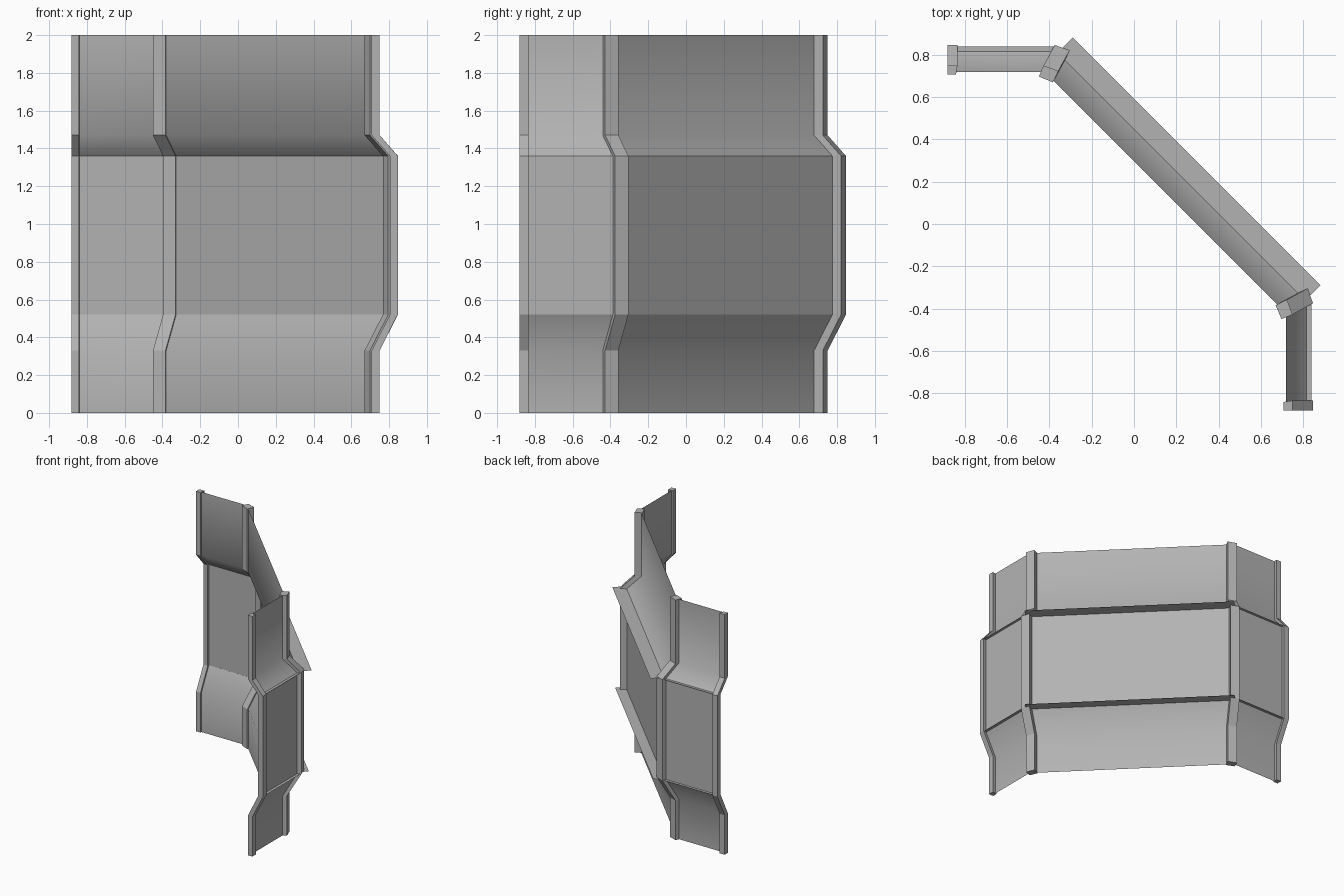
import bpy
from mathutils import Vector

if "Cube" in bpy.data.objects:
    bpy.data.objects.remove(bpy.data.objects["Cube"])

# vertical profile: (height, how far the wall is pushed outward 0..1)
PROFILE = [(0, 0), (0.33, 0), (0.52, 1), (1.36, 1), (1.47, 0), (2, 0)]
SHIFT = Vector((0.053, 0.097))      # outward shift of a corner post
C = Vector((-0.415, 0.713))         # left corner, base position
END = Vector((-0.882, 0.720))       # left free end, base position
WING = Vector((-0.415, 0.720))      # where the wing meets the corner post

grey = bpy.data.materials.new("grey_metal")
grey.diffuse_color = (0.45, 0.45, 0.45, 1)
grey.use_nodes = True
grey.node_tree.nodes["Principled BSDF"].inputs["Base Color"].default_value = grey.diffuse_color


def swap(p):
    """Mirror across the diagonal x = y."""
    return Vector((p.y, p.x))


def make(name, verts, faces, smooth=False):
    me = bpy.data.meshes.new(name)
    me.from_pydata(verts, [], faces)
    me.update()
    me.materials.append(grey)
    ob = bpy.data.objects.new(name, me)
    bpy.context.collection.objects.link(ob)
    if smooth:
        me.polygons.foreach_set("use_smooth", [True] * len(me.polygons))
    return ob


def strip(name, a, sa, b, sb):
    """Bent sheet between two uprights, creased at the ledges."""
    for part, rows in (("lower", PROFILE[:3]), ("middle", PROFILE[2:4]), ("upper", PROFILE[3:])):
        v = []
        for z, k in rows:
            p, q = a + sa * k, b + sb * k
            v += [(p.x, p.y, z), (q.x, q.y, z)]
        f = [(2 * i, 2 * i + 2, 2 * i + 3, 2 * i + 1) for i in range(len(rows) - 1)]
        make(f"{name}_{part}", v, f, True)


def post(name, corners, shift):
    """Box-section rib following the wall profile."""
    v, f = [], []
    for z, k in PROFILE:
        for c in corners:
            p = c + shift * k
            v.append((p.x, p.y, z))
    for r in range(len(PROFILE) - 1):
        for i in range(4):
            j = (i + 1) % 4
            f.append((4 * r + i, 4 * r + j, 4 * r + 4 + j, 4 * r + 4 + i))
    n = len(v)
    f += [(3, 2, 1, 0), (n - 4, n - 3, n - 2, n - 1)]
    return make(name, v, f)


def ledge(name, pts, z):
    make(name, [(p.x, p.y, z) for p in pts], [(0, 1, 2, 3)])


UP = Vector((0, 0.096))
corner_box = [Vector(p) for p in ((-0.45, 0.698), (-0.384, 0.670), (-0.358, 0.724), (-0.428, 0.750))]
end_box = [Vector(p) for p in ((-0.882, 0.708), (-0.842, 0.708), (-0.835, 0.750), (-0.882, 0.750))]

# wings and their posts, on both sides of the diagonal
for side, m in (("left", lambda p: p), ("right", swap)):
    strip(f"{side}_wing", m(END), m(UP), m(WING), m(SHIFT))
    boxes = ((f"{side}_corner_post", corner_box, SHIFT), (f"{side}_end_post", end_box, UP))
    for name, box, sh in boxes:
        pts = [m(p) for p in box]
        post(name, pts if side == "left" else pts[::-1], m(sh))
    for level, z in (("lower", 0.52), ("upper", 1.36)):
        pts = [(-0.882, 0.816), (-0.37, 0.816), (-0.37, 0.84), (-0.882, 0.84)]
        ledge(f"{side}_wing_{level}_ledge", [m(Vector(p)) for p in pts], z)

# diagonal wall
strip("diagonal_wall", C, SHIFT, swap(C), swap(SHIFT))

# wide flat ledges on the diagonal
out = Vector((0.7071, 0.7071))
a = C + SHIFT
for level, z, d in (("lower", 0.52, 0.08), ("upper", 1.36, 0.102)):
    ledge(f"diagonal_{level}_ledge", [a, swap(a), swap(a) + out * d, a + out * d], z)
